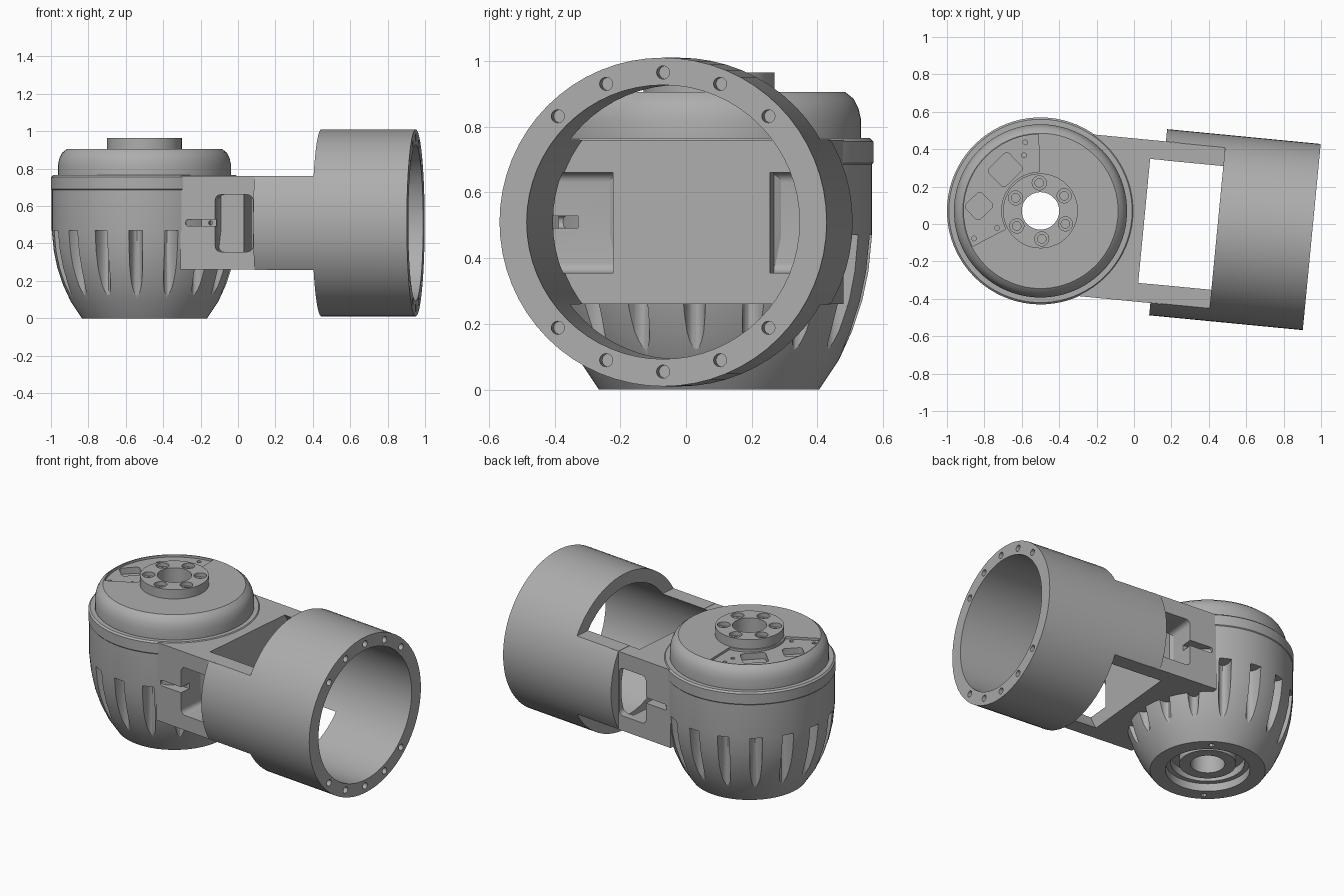
import bpy, bmesh, math
from mathutils import Matrix, Vector

if "Cube" in bpy.data.objects:
    bpy.data.objects.remove(bpy.data.objects["Cube"], do_unlink=True)

grey = bpy.data.materials.new("machined_grey")
grey.use_nodes = True
grey.diffuse_color = (0.42, 0.42, 0.42, 1)
grey.node_tree.nodes["Principled BSDF"].inputs["Base Color"].default_value = (0.42, 0.42, 0.42, 1)

AXIS_Z = 0.51                       # height of the tube axis
PLACE = Matrix.Translation((-0.5, 0.07, 0)) @ Matrix.Rotation(math.radians(-5.5), 4, 'Z')
ALONG_X = Matrix.Rotation(math.pi / 2, 4, 'Y')
ALONG_Y = Matrix.Rotation(math.pi / 2, 4, 'X')


def to_object(bm, name):
    bmesh.ops.recalc_face_normals(bm, faces=bm.faces)
    mesh = bpy.data.meshes.new(name)
    bm.to_mesh(mesh)
    bm.free()
    mesh.materials.append(grey)
    obj = bpy.data.objects.new(name, mesh)
    bpy.context.collection.objects.link(obj)
    return obj


def add_cylinder(bm, r, length, centre, turn=Matrix(), sides=20):
    bmesh.ops.create_cone(bm, cap_ends=True, segments=sides, radius1=r, radius2=r, depth=length,
                          matrix=Matrix.Translation(centre) @ turn)


def add_box(bm, low, high):
    low, high = Vector(low), Vector(high)
    bmesh.ops.create_cube(bm, size=1, matrix=Matrix.Translation((low + high) / 2)
                          @ Matrix.Diagonal(high - low).to_4x4())


def add_rounded(bm, size, centre, turn, radius):
    """Box with its local z edges rounded."""
    made = bmesh.ops.create_cube(bm, size=1, matrix=Matrix.Diagonal(size).to_4x4())["verts"]
    edges = {e for v in made for e in v.link_edges
             if abs((e.verts[0].co - e.verts[1].co).normalized().z) > 0.9}
    old = set(bm.verts) - set(made)
    bmesh.ops.bevel(bm, geom=list(edges), offset=radius, segments=5, profile=0.5, affect='EDGES')
    move = Matrix.Translation(centre) @ turn
    bmesh.ops.transform(bm, matrix=move, verts=[v for v in bm.verts if v not in old])


def add_prism(bm, points, z0, z1):
    base = bm.faces.new([bm.verts.new((x, y, z0)) for x, y in points])
    top = bmesh.ops.extrude_face_region(bm, geom=[base])["geom"]
    bmesh.ops.translate(bm, vec=(0, 0, z1 - z0),
                        verts=[v for v in top if isinstance(v, bmesh.types.BMVert)])


def lathe(name, profile, sides=80):
    bm = bmesh.new()
    rings = [[bm.verts.new((r * math.cos(i * math.tau / sides), r * math.sin(i * math.tau / sides), z))
              for i in range(sides)] for r, z in profile]
    for a, b in zip(rings, rings[1:] + rings[:1]):
        for i in range(sides):
            j = (i + 1) % sides
            bm.faces.new((a[i], a[j], b[j], b[i]))
    return to_object(bm, name)


def combine(obj, bm, operation='DIFFERENCE'):
    tool = to_object(bm, "helper")
    tool.hide_render = True
    mod = obj.modifiers.new("combine", 'BOOLEAN')
    mod.operation, mod.solver, mod.object = operation, 'EXACT', tool
    bpy.context.view_layer.objects.active = obj
    bpy.ops.object.modifier_apply(modifier=mod.name)
    bpy.data.objects.remove(tool, do_unlink=True)


def polar(r, degrees, z=0.0):
    a = math.radians(degrees)
    return Vector((r * math.cos(a), r * math.sin(a), z))


# Round motor housing with stepped cap, hub and open underside
housing = lathe("motor_housing", [
    (0.1, 0.965), (0.2, 0.965), (0.2, 0.905), (0.415, 0.905), (0.44, 0.885), (0.455, 0.855),
    (0.463, 0.82), (0.463, 0.765), (0.49, 0.765), (0.5, 0.755), (0.5, 0.69), (0.496, 0.685),
    (0.496, 0.47), (0.485, 0.36), (0.466, 0.27), (0.436, 0.18), (0.395, 0.09), (0.335, 0),
    (0.245, 0), (0.245, 0.05), (0.215, 0.05), (0.215, 0.1), (0.165, 0.1), (0.165, 0.04), (0.1, 0.04)])

# Sixteen cooling flutes
bm = bmesh.new()
for i in range(16):
    turn = Matrix.Rotation(i * math.tau / 16, 4, 'Z')
    add_cylinder(bm, 1, 0.42, polar(0.49, i * 22.5, 0.26),
                 turn @ Matrix.Diagonal((0.08, 0.036, 1, 1)), 24)
combine(housing, bm)

# Shallow sector recess on the cap
bm = bmesh.new()
sweep = [97 + 116 * i / 24 for i in range(25)]
add_prism(bm, [polar(0.41, a)[:2] for a in sweep] + [polar(0.21, a)[:2] for a in reversed(sweep)],
          0.89, 1.0)
combine(housing, bm)

# Connector pockets, screw holes and hub counterbores
bm = bmesh.new()
tilt = Matrix.Rotation(math.radians(50), 4, 'Z')
add_rounded(bm, (0.15, 0.13, 0.2), polar(0.29, 136, 0.95), tilt, 0.02)
add_rounded(bm, (0.12, 0.11, 0.2), polar(0.33, 181, 0.95), tilt, 0.02)
for r, a in ((0.375, 108), (0.31, 112), (0.25, 207), (0.385, 208)):
    add_cylinder(bm, 0.013, 0.2, polar(r, a, 0.95), sides=12)
for i in range(6):
    add_cylinder(bm, 0.038, 0.06, polar(0.15, 98 + 60 * i, 0.97))
for a in (60, 240):
    add_cylinder(bm, 0.016, 0.1, polar(0.29, a, 0), sides=12)
combine(housing, bm)
bm = bmesh.new()
for i in range(6):
    add_cylinder(bm, 0.023, 0.1, polar(0.15, 98 + 60 * i, 0.95))
combine(housing, bm)

# Tube: cylinder whose rear stretch keeps only its side walls
bm = bmesh.new()
add_cylinder(bm, 0.5, 0.825, (1.0445, 0, AXIS_Z), ALONG_X, 64)
tube = to_object(bm, "tube_and_arm")
bm = bmesh.new()
add_box(bm, (0.5, -0.7, 0.761), (0.95, 0.7, 1.3))
add_box(bm, (0.5, -0.7, -0.3), (0.95, 0.7, 0.259))
combine(tube, bm)

# Arm block reaching back into the housing
bm = bmesh.new()
add_box(bm, (0.235, -0.434, 0.26), (0.7, 0.434, 0.76))
combine(tube, bm, 'UNION')

# Bore and its opening
bm = bmesh.new()
add_cylinder(bm, 0.417, 1.2, (1.157, 0, AXIS_Z), ALONG_X, 64)
combine(tube, bm)

# Side windows
bm = bmesh.new()
for s in (-1, 1):
    add_rounded(bm, (0.203, 0.305, 0.4), (0.523, s * 0.44, 0.508), ALONG_Y, 0.03)
combine(tube, bm)

# Cable slots beside the windows
bm = bmesh.new()
for s in (-1, 1):
    add_rounded(bm, (0.2, 0.036, 0.2), (0.363, s * 0.46, AXIS_Z), ALONG_Y, 0.015)
combine(tube, bm)

# Slot pin holes and the flange bolt holes
bm = bmesh.new()
for s in (-1, 1):
    for x in (0.31, 0.39):
        add_cylinder(bm, 0.011, 0.2, (x, s * 0.41, AXIS_Z), ALONG_Y, 12)
    for a in (-45, -22.5, 0, 22.5, 45):
        p = polar(s * 0.455, 90 + a)
        add_cylinder(bm, 0.02, 0.16, (1.457, p.x, AXIS_Z + p.y), ALONG_X)
combine(tube, bm)

# Place on the skewed axis and shade
for obj in (housing, tube):
    obj.data.transform(PLACE)
    bpy.ops.object.select_all(action='DESELECT')
    obj.select_set(True)
    bpy.context.view_layer.objects.active = obj
    bpy.ops.object.shade_smooth_by_angle(angle=math.radians(30))
